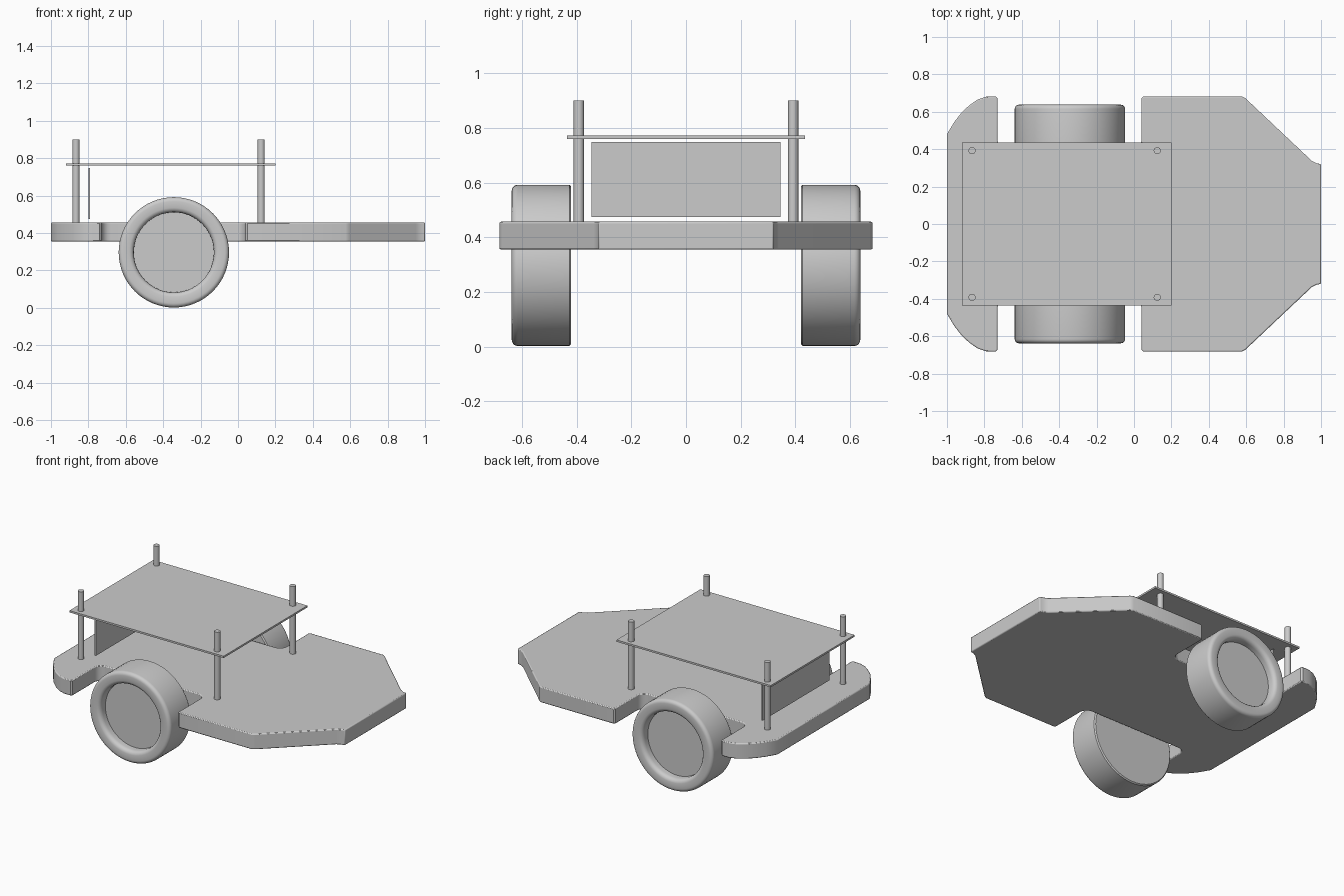
import bpy, bmesh, math
from mathutils import Vector

if "Cube" in bpy.data.objects:
    bpy.data.objects.remove(bpy.data.objects["Cube"])


def finish(name, bm, smooth=True, bevel=0.0):
    bmesh.ops.remove_doubles(bm, verts=bm.verts, dist=1e-5)
    bmesh.ops.recalc_face_normals(bm, faces=bm.faces)
    me = bpy.data.meshes.new(name)
    bm.to_mesh(me)
    bm.free()
    ob = bpy.data.objects.new(name, me)
    bpy.context.collection.objects.link(ob)
    if bevel:
        m = ob.modifiers.new("bevel", "BEVEL")
        m.width, m.segments, m.limit_method = bevel, 2, "ANGLE"
        m.angle_limit = math.radians(60)
    if smooth:
        bpy.ops.object.select_all(action="DESELECT")
        ob.select_set(True)
        bpy.context.view_layer.objects.active = ob
        bpy.ops.object.shade_smooth_by_angle(angle=math.radians(35))
    return ob


def box(name, lo, hi):
    bm = bmesh.new()
    bmesh.ops.create_cube(bm, size=1)
    lo, hi = Vector(lo), Vector(hi)
    for v in bm.verts:
        v.co = Vector([(lo[i] + hi[i]) / 2 + v.co[i] * (hi[i] - lo[i]) for i in range(3)])
    return finish(name, bm, smooth=False)


def arc(cx, cy, r, a0, a1, n=5):
    return [(cx + r * math.cos(math.radians(a0 + (a1 - a0) * i / n)),
             cy + r * math.sin(math.radians(a0 + (a1 - a0) * i / n))) for i in range(n + 1)]


def lathe_y(name, profile, cx, cz, side, n=64):
    # profile of (radius, y) revolved around an axis parallel to y
    bm = bmesh.new()
    rings = [[bm.verts.new((cx + r * math.cos(2 * math.pi * k / n), side * y,
                            cz + r * math.sin(2 * math.pi * k / n))) for k in range(n)]
             for r, y in profile]
    for a, b in zip(rings, rings[1:]):
        for k in range(n):
            j = (k + 1) % n
            bm.faces.new((a[k], a[j], b[j], b[k]))
    bm.faces.new(rings[0])
    bm.faces.new(rings[-1])
    return finish(name, bm)


# chassis slab: half outline from nose to tail, mirrored, with wheel cut-outs
half = [(1.0, 0.32), (0.975, 0.325), (0.95, 0.338), (0.595, 0.673)]
half += [(0.575, 0.683), (0.05, 0.683), (0.04, 0.673)]
half += arc(-0.01, 0.45, 0.05, 0, -90)
half += arc(-0.68, 0.45, 0.05, 270, 180)
half += [(-0.73, 0.673), (-0.74, 0.683), (-0.79, 0.681), (-0.835, 0.666),
         (-0.88, 0.635), (-0.92, 0.598), (-0.96, 0.547), (-1.0, 0.48)]
outline = half + [(x, -y) for x, y in reversed(half)]
bm = bmesh.new()
face = bm.faces.new([bm.verts.new((x, y, 0.355)) for x, y in outline])
ext = bmesh.ops.extrude_face_region(bm, geom=[face])
top = [g for g in ext["geom"] if isinstance(g, bmesh.types.BMVert)]
bmesh.ops.translate(bm, verts=top, vec=(0, 0, 0.102))
finish("chassis_plate", bm, bevel=0.006)

# wheels: rounded tyre with recessed outer hub, flat inner face
wheel = [(0.288, 0.42), (0.295, 0.427)]
wheel += arc(0.272, 0.615, 0.023, 0, 90)
wheel += [(0.238, 0.638), (0.226, 0.634), (0.217, 0.624), (0.214, 0.61),
          (0.214, 0.58)]
for side, label in ((-1, "right"), (1, "left")):
    lathe_y("wheel_" + label, wheel, -0.343, 0.297, side)

# upper deck and upright back panel
box("upper_deck", (-0.92, -0.435, 0.76), (0.2, 0.435, 0.772))
box("back_panel", (-0.799, -0.346, 0.475), (-0.791, 0.346, 0.748))

# four support posts
for i, (x, y) in enumerate([(sx, sy) for sx in (-0.866, 0.124) for sy in (-0.392, 0.392)]):
    bm = bmesh.new()
    bmesh.ops.create_cone(bm, cap_ends=True, segments=16, radius1=0.019, radius2=0.019, depth=0.448)
    bmesh.ops.translate(bm, verts=bm.verts, vec=(x, y, 0.677))
    finish("support_post_%d" % (i + 1), bm)
